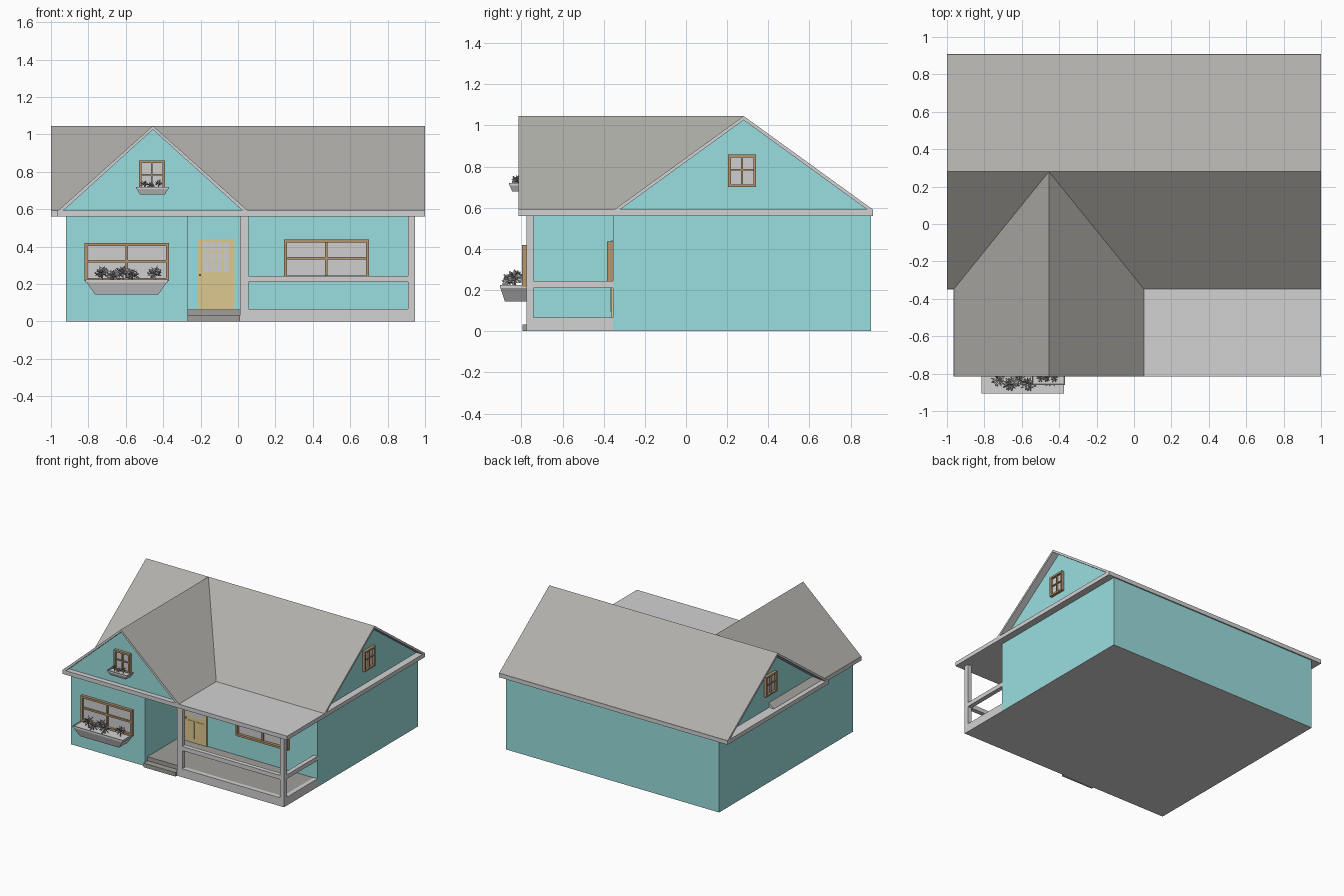
import bpy, bmesh, math, random
from mathutils import Vector

if "Cube" in bpy.data.objects:
    bpy.data.objects.remove(bpy.data.objects["Cube"])

random.seed(4)


def material(name, r, g, b):
    m = bpy.data.materials.new(name)
    lin = [((c / 255 + 0.055) / 1.055) ** 2.4 for c in (r, g, b)]
    m.diffuse_color = (*lin, 1)
    m.use_nodes = True
    m.node_tree.nodes["Principled BSDF"].inputs["Base Color"].default_value = m.diffuse_color
    return m


TEAL = material("teal siding", 154, 222, 223)
TRIM = material("light grey trim", 211, 210, 210)
ROOF = material("warm grey shingle", 176, 175, 170)
STONE = material("step stone", 160, 159, 154)
WOOD = material("brown window wood", 183, 150, 110)
DOOR = material("golden door", 222, 202, 144)
GLASS = material("pale glass", 208, 207, 207)
PLANT = material("grey plant", 178, 178, 178)


def finish(name, bm, *mats):
    bmesh.ops.recalc_face_normals(bm, faces=bm.faces)
    me = bpy.data.meshes.new(name)
    bm.to_mesh(me)
    bm.free()
    for m in mats:
        me.materials.append(m)
    ob = bpy.data.objects.new(name, me)
    bpy.context.collection.objects.link(ob)
    return ob


def add_box(bm, x0, x1, y0, y1, z0, z1, mi=0):
    v = [bm.verts.new((x, y, z)) for z in (z0, z1)
         for x, y in ((x0, y0), (x1, y0), (x1, y1), (x0, y1))]
    quads = [(3, 2, 1, 0), (4, 5, 6, 7)] + [(i, (i + 1) % 4, (i + 1) % 4 + 4, i + 4) for i in range(4)]
    for q in quads:
        bm.faces.new([v[i] for i in q]).material_index = mi


def box(name, mat, *dims):
    bm = bmesh.new()
    add_box(bm, *dims)
    return finish(name, bm, mat)


def prism(name, pts, axis, a, b, *mats):
    """Extrude a profile (horizontal, z) along x or y from a to b."""
    bm = bmesh.new()
    at = (lambda p, t: (t, p[0], p[1])) if axis == 'x' else (lambda p, t: (p[0], t, p[1]))
    lo = [bm.verts.new(at(p, a)) for p in pts]
    hi = [bm.verts.new(at(p, b)) for p in pts]
    n = len(pts)
    bm.faces.new(lo)
    bm.faces.new(hi[::-1])
    for i in range(n):
        bm.faces.new((lo[i], lo[(i + 1) % n], hi[(i + 1) % n], hi[i]))
    bmesh.ops.recalc_face_normals(bm, faces=bm.faces)
    if len(mats) > 1:  # upward faces take the second colour
        for f in bm.faces:
            f.material_index = int(f.normal.z > 0.2)
    return finish(name, bm, *mats)


# Body, wing and underside
box("foundation_main", TRIM, -.92, .945, -.355, .9, 0, .004)
box("foundation_front", TRIM, -.92, .945, -.775, -.355, 0, .004)
box("main_walls", TEAL, -.92, .945, -.355, .9, .004, .56)
box("wing_walls", TEAL, -.92, -.27, -.775, -.355, .004, .56)

# Eave slabs
box("main_eave", TRIM, -1, 1, -.35, .91, .56, .592)
box("front_eave", TRIM, -.965, 1, -.815, -.35, .56, .592)

# Gable walls
EAVE, TOP, T = .59, 1.046, .02


def chevron(c, w):
    return [(c - w, EAVE), (c, TOP), (c + w, EAVE), (c + w - T * 1.4, EAVE), (c, TOP - T), (c - w + T * 1.4, EAVE)]


prism("main_gable", [(-.34, EAVE), (.28, TOP - .012), (.9, EAVE)], 'x', -.92, .945, TEAL)
prism("front_gable", [(-.955, EAVE), (-.455, TOP - .012), (.045, EAVE)], 'y', -.775, .2, TEAL)

# Roofs, shingle on top and trim on the edges
prism("main_roof", chevron(.28, .63), 'x', -1, 1, TRIM, ROOF)
prism("front_roof", chevron(-.455, .51), 'y', -.815, .278, TRIM, ROOF)

# Porch floor, kerb, posts and rails
box("porch_floor", STONE, -.27, .93, -.745, -.355, .004, .064)
box("front_kerb", TRIM, .01, .945, -.775, -.74, .004, .066)
box("side_kerb", TRIM, .91, .945, -.74, -.355, .004, .066)
box("lower_step", STONE, -.27, .01, -.795, -.74, 0, .032)
for name, x0, x1 in (("left_post", .01, .055), ("right_post", .91, .945)):
    box(name, TRIM, x0, x1, -.775, -.74, .066, .56)
box("front_rail", TRIM, .055, .91, -.775, -.74, .21, .243)
box("side_rail", TRIM, .91, .945, -.74, -.355, .21, .243)


def window(name, u0, u1, z0, z1, wall, axis='y', out=-1, fr=.013, bar=.008, depth=.022):
    """Framed window with crossed bars; u runs along the wall."""
    bm = bmesh.new()

    def part(a, b, c, d, proud, mi=0):
        s = sorted((wall - out * .004, wall + out * proud))
        dims = (a, b, *s) if axis == 'y' else (*s, a, b)
        add_box(bm, *dims, c, d, mi)

    um, zm = (u0 + u1) / 2, (z0 + z1) / 2 + .005
    part(u0, u0 + fr, z0, z1, depth)
    part(u1 - fr, u1, z0, z1, depth)
    part(u0 + fr, u1 - fr, z0, z0 + fr, depth)
    part(u0 + fr, u1 - fr, z1 - fr, z1, depth)
    part(um - bar / 2, um + bar / 2, z0 + fr, z1 - fr, depth * .7)
    part(u0 + fr, u1 - fr, zm - bar / 2, zm + bar / 2, depth * .65)
    part(u0 + fr, u1 - fr, z0 + fr, z1 - fr, .005, 1)
    finish(name, bm, WOOD, GLASS)


window("wing_window", -.82, -.37, .215, .42, -.775, fr=.016, bar=.014)
window("porch_window", .245, .7, .23, .437, -.355, fr=.016, bar=.014, depth=.028)
window("attic_window", -.53, -.39, .7, .86, -.775)
window("right_gable_window", .205, .34, .7, .858, .945, 'x', 1)
window("left_gable_window", .205, .34, .7, .858, -.92, 'x', -1)

# Front door: panel, paned light, lower panels, knob
bm = bmesh.new()
add_box(bm, -.215, -.02, -.363, -.35, .064, .44)
add_box(bm, -.188, -.047, -.366, -.36, .265, .425, 1)
for i in range(1, 4):
    x = -.188 + i * .141 / 4
    add_box(bm, x - .002, x + .002, -.368, -.365, .265, .425, 0)
for i in range(1, 3):
    z = .265 + i * .16 / 3
    add_box(bm, -.188, -.047, -.368, -.365, z - .002, z + .002, 0)
for x in (-.188, -.108):
    add_box(bm, x, x + .061, -.367, -.36, .095, .235, 0)
add_box(bm, -.208, -.198, -.375, -.362, .243, .253, 2)
finish("front_door", bm, DOOR, GLASS, STONE)


def planter(name, x0, x1, y0, y1, z0, z1, slope, lean):
    """Tapered flower box with a straight rim and a sunken top."""
    bm = bmesh.new()
    rim = z1 - (z1 - z0) * .2
    rings = []
    for z, s, l in ((z0, slope, lean), (rim, slope * .12, lean * .12), (rim, 0, 0), (z1, 0, 0)):
        rings.append([bm.verts.new(p) for p in ((x0 + s, y0 + l, z), (x1 - s, y0 + l, z),
                                                (x1 - s, y1, z), (x0 + s, y1, z))])
    bm.faces.new(rings[0][::-1])
    for a, b in zip(rings, rings[1:]):
        for i in range(4):
            j = (i + 1) % 4
            bm.faces.new((a[i], a[j], b[j], b[i]))
    top = bm.faces.new(rings[-1])
    bmesh.ops.inset_region(bm, faces=[top], thickness=.008)
    bmesh.ops.translate(bm, verts=top.verts, vec=(0, 0, -.012))
    bmesh.ops.remove_doubles(bm, verts=bm.verts, dist=1e-5)
    finish(name, bm, TRIM)


def plant(name, x, y, z, height, r, petals=16):
    """Stem with a burst of diamond leaves."""
    bm = bmesh.new()
    add_box(bm, x - r * .06, x + r * .06, y - r * .06, y + r * .06, z, z + height)
    c = Vector((x, y, z + height))
    for i in range(petals):
        up = 1 - 1.6 * (i + .5) / petals
        ang = i * 2.4 + random.uniform(-.2, .2)
        k = math.sqrt(1 - up * up)
        d = Vector((k * math.cos(ang), k * math.sin(ang), up))
        side = d.cross(Vector((random.random(), random.random(), .3))).normalized()
        n = d.cross(side) * r * .1
        ln = r * random.uniform(.8, 1)
        w = side * r * .24
        base, tip, mid = c + d * r * .05, c + d * ln, c + d * ln * .6
        ring = [bm.verts.new(p) for p in (mid + w, mid + n, mid - w, mid - n)]
        a, b = bm.verts.new(base), bm.verts.new(tip)
        for j in range(4):
            bm.faces.new((ring[j], ring[(j + 1) % 4], a))
            bm.faces.new((ring[(j + 1) % 4], ring[j], b))
    finish(name, bm, PLANT)


# Flower boxes and their plants
planter("large_flower_box", -.815, -.375, -.905, -.775, .145, .225, .05, .025)
planter("small_flower_box", -.545, -.37, -.86, -.775, .68, .72, .02, .015)
for i, (x, h) in enumerate(((-.725, .045), (-.665, .03), (-.615, .05), (-.565, .035), (-.445, .045))):
    plant(f"large_box_plant_{i + 1}", x, -.845 + .012 * (-1) ** i, .212, h, .048)
for i, (x, h) in enumerate(((-.5, .025), (-.465, .018), (-.425, .03))):
    plant(f"small_box_plant_{i + 1}", x, -.825, .708, h, .026, 12)
